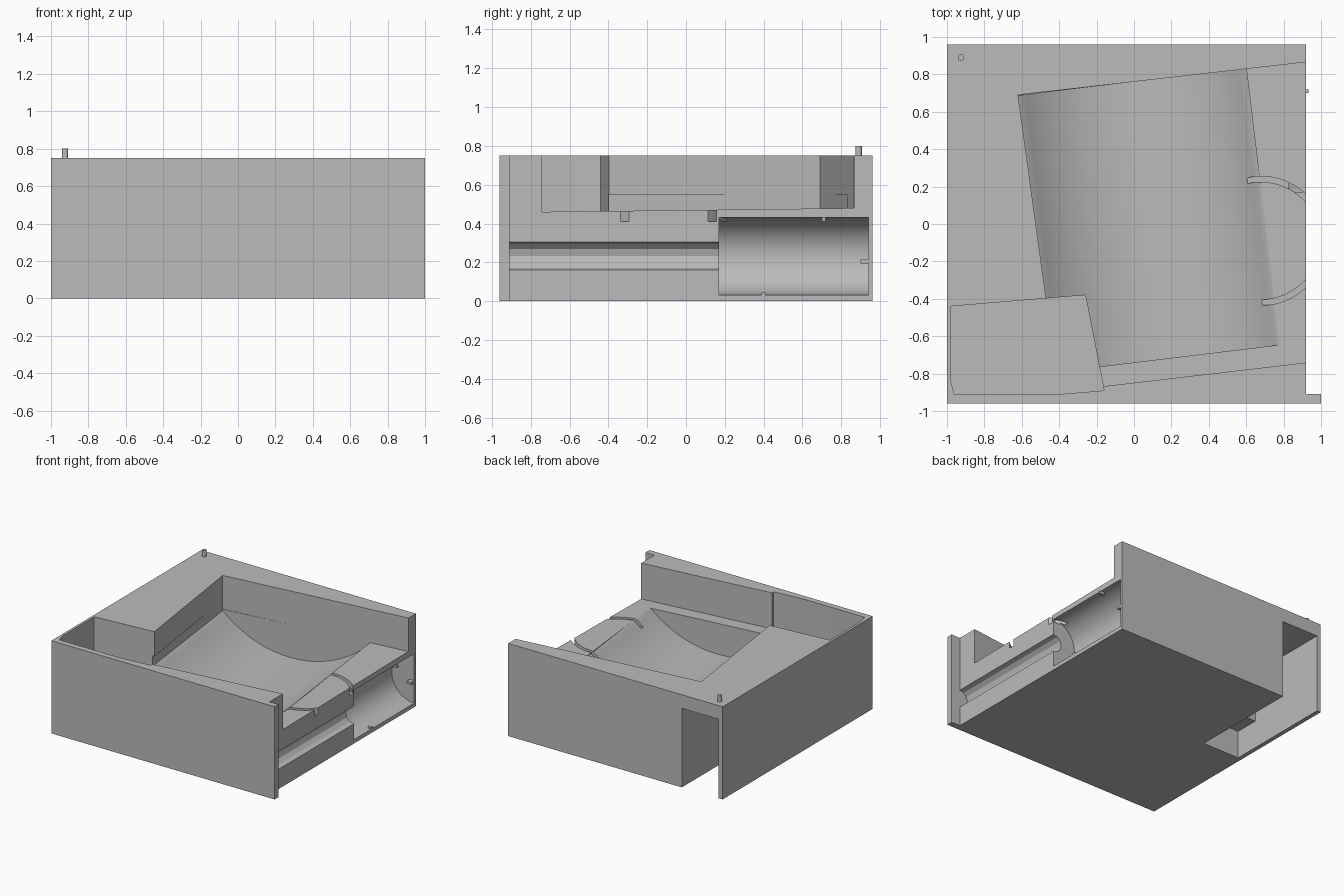
import bpy, bmesh, math
from mathutils import Matrix, Vector

if "Cube" in bpy.data.objects:
    bpy.data.objects.remove(bpy.data.objects["Cube"])

grey = bpy.data.materials.new("plain grey")
grey.use_nodes = True
colour = (0.5, 0.5, 0.5, 1)
grey.diffuse_color = colour
grey.node_tree.nodes["Principled BSDF"].inputs["Base Color"].default_value = colour


def finish(name, bm):
    bmesh.ops.recalc_face_normals(bm, faces=bm.faces)
    mesh = bpy.data.meshes.new(name)
    bm.to_mesh(mesh)
    bm.free()
    mesh.materials.append(grey)
    obj = bpy.data.objects.new(name, mesh)
    bpy.context.collection.objects.link(obj)
    return obj


def loft(name, lower, upper):
    """Closed solid between two matching outlines."""
    bm = bmesh.new()
    a = [bm.verts.new(p) for p in lower]
    b = [bm.verts.new(p) for p in upper]
    bm.faces.new(a)
    bm.faces.new(b)
    for i in range(len(a)):
        j = (i + 1) % len(a)
        bm.faces.new((a[i], a[j], b[j], b[i]))
    return finish(name, bm)


def prism(name, outline, floor, top, slope=0):
    return loft(name, [(x, y, floor + slope * y) for x, y in outline],
                [(x, y, top) for x, y in outline])


def box(name, x0, x1, y0, y1, z0, z1):
    return prism(name, [(x0, y0), (x1, y0), (x1, y1), (x0, y1)], z0, z1)


def rod(name, centre, radius, length, sides, along_y=False):
    bm = bmesh.new()
    turn = Matrix.Rotation(math.pi / 2 if along_y else 0, 4, "X")
    bmesh.ops.create_cone(bm, cap_ends=True, segments=sides, radius1=radius,
                          radius2=radius, depth=length,
                          matrix=Matrix.Translation(centre) @ turn)
    return finish(name, bm)


def cut(target, cutter):
    mod = target.modifiers.new("cut", "BOOLEAN")
    mod.operation, mod.solver, mod.object = "DIFFERENCE", "EXACT", cutter
    bpy.context.view_layer.update()
    bpy.context.view_layer.objects.active = target
    bpy.ops.object.modifier_apply(modifier=mod.name)
    bpy.data.objects.remove(cutter)
    bpy.context.view_layer.update()


# Body with the projecting front lip
body = prism("body", [(-1, -.96), (1, -.96), (1, -.91), (.92, -.91),
                      (.92, .96), (-1, .96)], 0, .75)

# Skewed upper recess, open to one side
cuts = [prism("upper_recess", [(-.62, .69), (-.47, -.4), (-.165, -.868),
                               (1.1, -.72), (1.1, .886)], .469, 1, .012)]

# Curved trough in the recess floor
angle = math.radians(6.9)
across = Vector((math.cos(angle), math.sin(angle), 0))
along = Vector((-math.sin(angle), math.cos(angle), 0))
radius, half, bottom = .85, .594, .21
spread = math.asin(half / radius)
profile = [(-.614, .55), (-.614, .465)]
for i in range(41):
    t = spread * (i / 20 - 1)
    profile.append((radius * math.sin(t), bottom + radius * (1 - math.cos(t))))
profile += [(.614, .465), (.614, .55)]
centre = Vector((.08, .02, 0))
ends = [[centre + across * u + along * s + Vector((0, 0, z)) for u, z in profile]
        for s in (-.745, .745)]
cuts.append(loft("trough", *ends))

# Corner pocket
cuts.append(prism("corner_pocket", [(-.98, -.44), (-.26, -.38), (-.16, -.89),
                                    (-.42, -.912), (-.96, -.912), (-.98, -.84)], .2, 1))

# Stepped slot open at the back and underneath
cuts.append(box("back_slot", -.965, -.635, .25, 1.1, -.1, .64))
cuts.append(box("slot_step", -.965, -.635, .05, .3, -.1, .225))

# Half-round side pocket and shaft channel
cuts.append(rod("motor_pocket", (.92, .555, .232), .2, .77, 64, True))
cuts.append(rod("shaft_channel", (.92, -.36, .232), .072, 1.1, 12, True))

# Circular groove crossing the side ledge
ring = rod("ring_groove", (.68, -.09, .46), .345, .1, 64)
cut(ring, rod("ring_core", (.68, -.09, .46), .315, .3, 64))
cuts.append(ring)

for cutter in cuts:
    cut(body, cutter)

# Corner locating pin and small pocket tabs
parts = [body,
         rod("corner_pin", (-.925, .89, .77), .017, .06, 24),
         box("upper_tab", .89, .932, .7, .72, .41, .43),
         box("end_tab", .88, .92, .9, .945, .195, .215),
         box("lower_tab", .89, .92, .39, .41, .025, .045)]

# Smooth the curved surfaces and keep the edges sharp
bpy.context.view_layer.update()
bpy.ops.object.select_all(action="DESELECT")
for part in parts:
    part.select_set(True)
bpy.context.view_layer.objects.active = body
bpy.ops.object.shade_smooth_by_angle(angle=math.radians(25))
